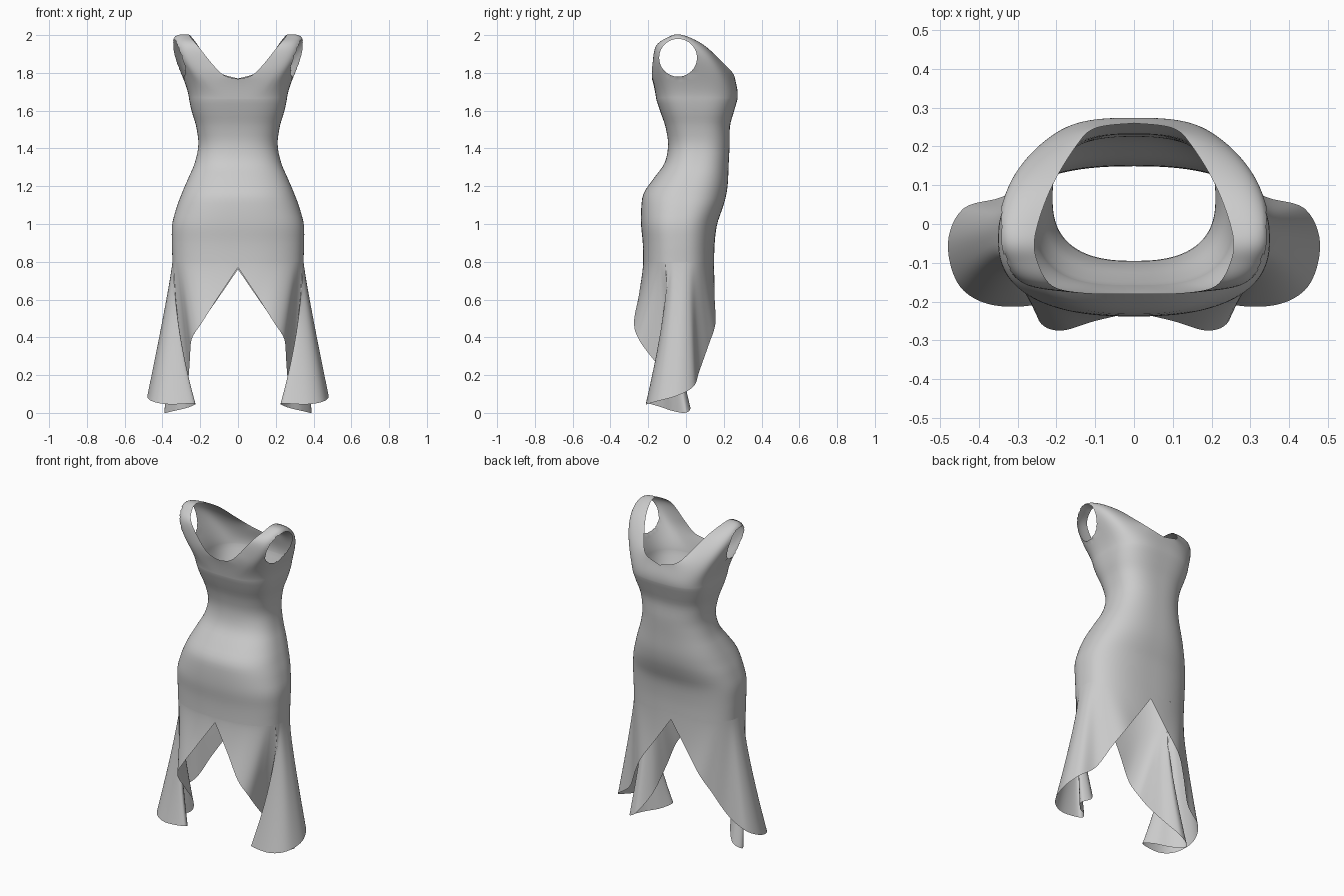
import bpy, bmesh, math
from mathutils import Vector

if "Cube" in bpy.data.objects:
    bpy.data.objects.remove(bpy.data.objects["Cube"])

# body cross-sections: z, half width, min y, max y
RINGS = [(0.70, .347, -.230, .150), (0.80, .347, -.227, .149), (0.90, .350, -.229, .152),
         (1.00, .348, -.238, .165), (1.10, .322, -.236, .198), (1.16, .298, -.225, .214),
         (1.22, .272, -.185, .222), (1.32, .230, -.115, .226), (1.42, .210, -.095, .231),
         (1.52, .222, -.110, .233), (1.60, .246, -.138, .255), (1.68, .262, -.163, .276),
         (1.76, .270, -.180, .274)]
# neckline: angle, x, y, z
NECK = [(90, 0, .26, 1.77), (60, .10, .247, 1.80), (40, .15, .20, 1.85), (20, .215, .09, 1.95),
        (0, .255, -.03, 2.0), (-25, .248, -.10, 1.985), (-45, .21, -.16, 1.94),
        (-65, .13, -.178, 1.84), (-78, .07, -.18, 1.785), (-90, 0, -.18, 1.768)]
# hem with side pleat: angle at hip, x, y, z, drape power
HEM = [(90, 0, .149, .76, 1), (66, .11, .152, .60, 1), (45, .20, .155, .47, 1),
       (32, .265, .12, .36, 1), (22, .34, .07, .22, 1), (12, .44, .04, .14, 1),
       (4, .48, -.05, .09, 1), (-3, .45, -.16, .06, 1), (-8, .36, -.21, .045, 1.2),
       (-12, .23, -.20, .05, 1.8), (-14, .26, -.13, .03, 1.6), (-16, .34, -.07, .01, 1.3),
       (-17, .39, .00, .001, 1.2), (-19, .33, .02, .04, 1.3), (-22, .27, -.06, .15, 1.2),
       (-28, .255, -.17, .28, 1), (-38, .245, -.25, .39, 1), (-52, .19, -.275, .48, 1),
       (-70, .10, -.25, .62, 1), (-90, 0, -.227, .77, 1)]
HIP, BUST = 0.80, 1.66
ARM_Y, ARM_Z, ARM_R = -.042, 1.88, .1


def spline(table, i, t):
    """Smooth interpolation of table rows between i and i+1."""
    n = len(table)
    p = [table[max(0, min(n - 1, i + k))] for k in (-1, 0, 1, 2)]
    return [b + .5 * t * ((c - a) + t * (2 * a - 5 * b + 4 * c - d + t * (3 * (b - c) + d - a)))
            for a, b, c, d in zip(*p)]


def lookup(table, key):
    """Row of the table at a key found in its first column."""
    for i in range(len(table) - 1):
        a, b = table[i][0], table[i + 1][0]
        if min(a, b) <= key <= max(a, b):
            return spline(table, i, (key - a) / (b - a))


def ring(deg, z):
    _, a, lo, hi = lookup(RINGS, z)
    c, s = math.cos(math.radians(deg)), math.sin(math.radians(deg))
    e = 2 / (2.5 + .5 * max(0, min(1, (z - 1.4) / .25)))   # squarer at the bust
    x = a * max(c, 0) ** e if abs(deg) < 90 else 0
    return Vector((x, (lo + hi) / 2 + (hi - lo) / 2 * math.copysign(abs(s) ** e, s), z))


def build(name, columns, edit=None):
    """Half surface from columns of points, mirrored across x."""
    bm = bmesh.new()
    grid = [[bm.verts.new(p) for p in col] for col in columns]
    for c0, c1 in zip(grid, grid[1:]):
        for j in range(len(c0) - 1):
            bm.faces.new((c0[j], c0[j + 1], c1[j + 1], c1[j]))
    if edit:
        edit(bm)
    bmesh.ops.recalc_face_normals(bm, faces=bm.faces)
    mesh = bpy.data.meshes.new(name)
    bm.to_mesh(mesh)
    bm.free()
    mesh.shade_smooth()
    ob = bpy.data.objects.new(name, mesh)
    bpy.context.collection.objects.link(ob)
    m = ob.modifiers.new("mirror", 'MIRROR')
    m.use_clip = True
    m.merge_threshold = .002
    return ob


def cut_armhole(bm):
    """Open a round armhole and snap its rim to a clean circle."""
    def off(p):
        return Vector((0, p.y - ARM_Y, p.z - ARM_Z))
    dead = [f for f in bm.faces if f.calc_center_median().x > .15
            and off(f.calc_center_median()).length < ARM_R]
    touched = {v for f in dead for v in f.verts}
    bmesh.ops.delete(bm, geom=dead, context='FACES')
    for v in touched:
        if v.is_valid:
            d = off(v.co).normalized() * ARM_R
            v.co.y, v.co.z = ARM_Y + d.y, ARM_Z + d.z


# bodice: hips to bust, then curving up into the shoulder straps
columns = []
N, LOW, TOP = 80, 36, 36
for i in range(N + 1):
    deg = 90 - 180 * i / N
    col = [ring(deg, HIP + (BUST - HIP) * j / LOW) for j in range(LOW + 1)]
    p0, p3 = col[-1], Vector(lookup(NECK, deg)[1:])
    w = max(0, math.cos(math.radians(deg))) ** (4.5 if deg > 0 else .9)
    dz = p3.z - p0.z
    slope = (p0 - ring(deg, BUST - .02)) / .02
    c1 = p0 + slope * (.33 * dz) * .6
    c1.z = p0.z + .4 * dz
    flat = Vector((p0.x * .3 + p3.x * .7, p0.y * .4 + p3.y * .6, p0.z + .72 * dz))
    side = Vector((.455, p3.y, p3.z + .03))
    c2 = flat.lerp(side, w)
    for j in range(1, TOP + 1):
        t = j / TOP
        u = 1 - t
        col.append(p0 * u ** 3 + c1 * 3 * u * u * t + c2 * 3 * u * t * t + p3 * t ** 3)
    columns.append(col)
build("bodice", columns, cut_armhole)

# skirt: split front and back, with a flared pleat on each side
columns = []
SUB, ROWS = 6, 28
for i in range(len(HEM) - 1):
    for k in range(SUB + (i == len(HEM) - 2)):
        deg, x, y, z, p = spline(HEM, i, k / SUB)
        top = ring(max(-90, min(90, deg)), HIP)
        end = Vector((max(x, 0), y, max(z, 0)))
        col = []
        for j in range(ROWS + 1):
            t = j / ROWS
            q = top.lerp(end, t)
            q.x = top.x + (end.x - top.x) * t ** max(p, 1.1)
            q.y = top.y + (end.y - top.y) * t ** 1.35
            col.append(q)
        columns.append(col)
build("skirt", columns)
